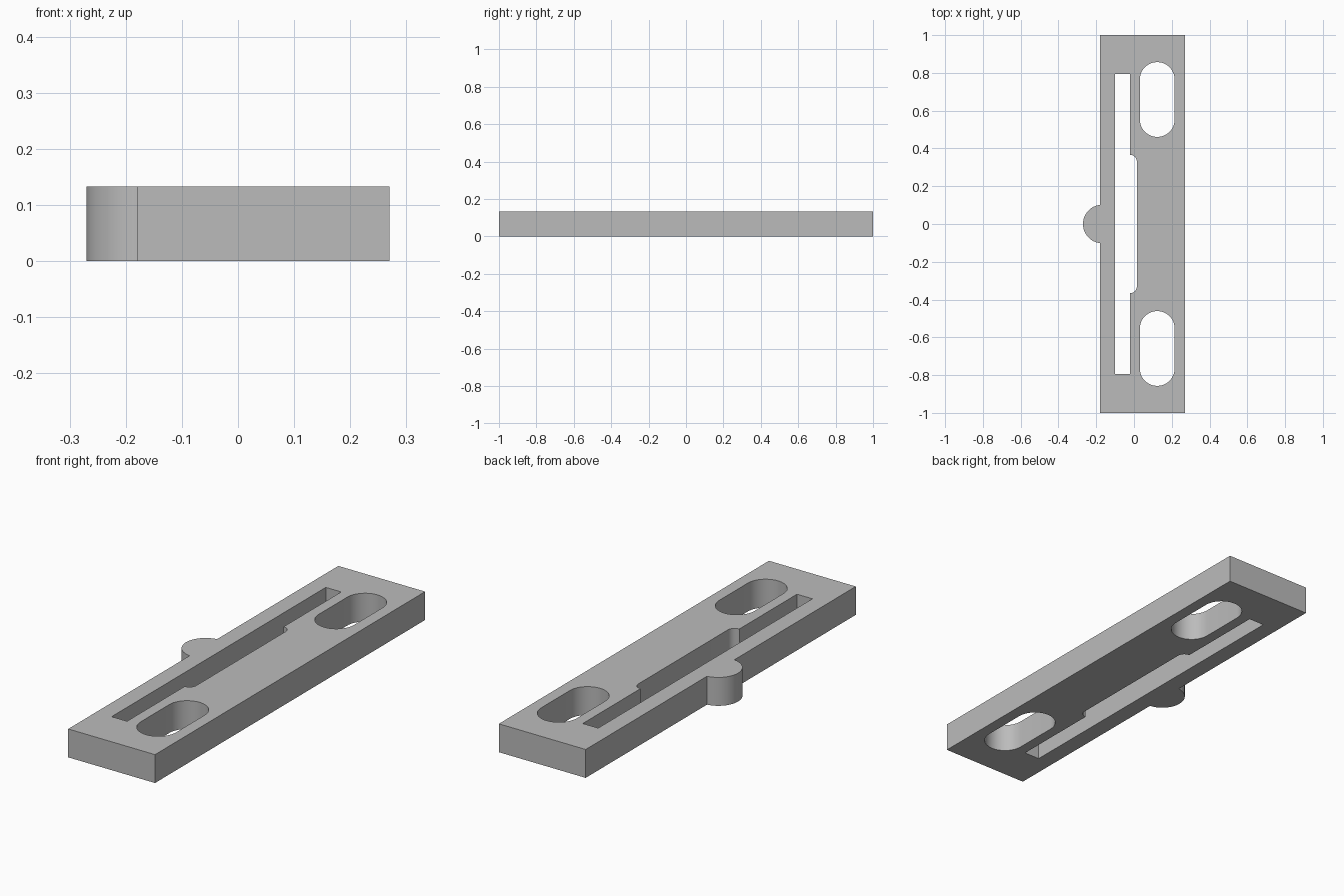
import bpy
import bmesh
from math import cos, sin, pi, asin, radians

cube = bpy.data.objects.get("Cube")
if cube:
    bpy.data.objects.remove(cube)

HEIGHT = 0.133
LEFT, RIGHT, END = 0.27, -0.18, 1.0


def arc(cx, cy, r, start, stop, steps):
    """Points along a circular arc, angles in radians."""
    angles = [start + (stop - start) * i / steps for i in range(steps + 1)]
    return [(cx + r * cos(a), cy + r * sin(a)) for a in angles]


def mirrored(points):
    """Close a half outline by mirroring it across y = 0."""
    return points + [(x, -y) for x, y in reversed(points)]


# Bar outline with the round nub on its right edge
nub_r, nub_x = 0.102, -0.168
nub_start = pi - asin(0.1013 / nub_r)
nub = [(RIGHT, 0.1013)] + arc(nub_x, 0, nub_r, nub_start + 0.05, 2 * pi - nub_start - 0.05, 32) + [(RIGHT, -0.1013)]
outline = [(RIGHT, -END), (LEFT, -END), (LEFT, END), (RIGHT, END)] + nub

# Long narrow slot, widened in the middle with rounded corners
slot = mirrored([(-0.1, 0.793), (-0.02, 0.793)] + arc(-0.02, 0.331, 0.035, pi / 2, 0, 10))


# Rounded screw holes near both ends
def screw_hole(y):
    r, half = 0.092, 0.106
    return arc(0.123, y + half, r, 0, pi, 24) + arc(0.123, y - half, r, pi, 2 * pi, 24)


# Fill the profile around the openings and extrude it
bm = bmesh.new()
for loop in (outline, slot, screw_hole(0.659), screw_hole(-0.659)):
    verts = [bm.verts.new((x, y, 0)) for x, y in loop]
    for i, v in enumerate(verts):
        bm.edges.new((verts[i - 1], v))
bmesh.ops.triangle_fill(bm, use_beauty=True, use_dissolve=False, edges=bm.edges[:])
extruded = bmesh.ops.extrude_face_region(bm, geom=bm.faces[:], use_keep_orig=True)
top = [g for g in extruded["geom"] if isinstance(g, bmesh.types.BMVert)]
bmesh.ops.translate(bm, verts=top, vec=(0, 0, HEIGHT))
bmesh.ops.recalc_face_normals(bm, faces=bm.faces[:])
mesh = bpy.data.meshes.new("slotted_bar")
bm.to_mesh(mesh)
bm.free()

bar = bpy.data.objects.new("slotted_bar", mesh)
bpy.context.collection.objects.link(bar)

# Plain grey material
grey = bpy.data.materials.new("plain_grey")
grey.use_nodes = True
colour = (0.5, 0.5, 0.5, 1)
grey.diffuse_color = colour
grey.node_tree.nodes["Principled BSDF"].inputs["Base Color"].default_value = colour
mesh.materials.append(grey)

# Smooth the curved walls, keep the corners sharp
bpy.ops.object.select_all(action="DESELECT")
bar.select_set(True)
bpy.context.view_layer.objects.active = bar
bpy.ops.object.shade_smooth_by_angle(angle=radians(30))
